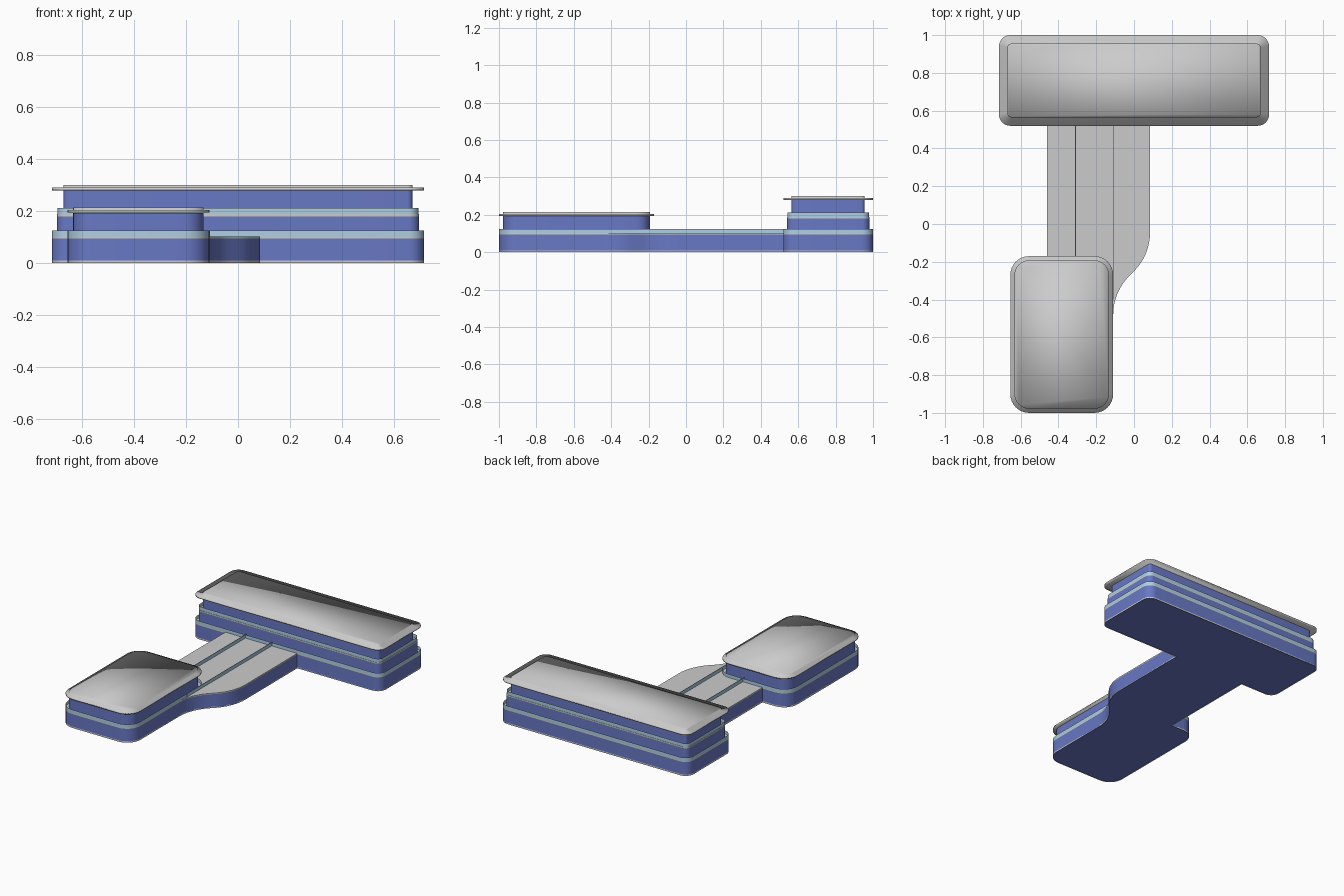
import bpy, bmesh, math
from mathutils import Vector

if "Cube" in bpy.data.objects:
    bpy.data.objects.remove(bpy.data.objects["Cube"])


def material(name, rgb):
    m = bpy.data.materials.new(name)
    m.diffuse_color = (*rgb, 1)
    m.use_nodes = True
    m.node_tree.nodes["Principled BSDF"].inputs["Base Color"].default_value = m.diffuse_color
    return m


WALL = material("blue_wall", (0.14, 0.19, 0.56))
GLASS = material("pale_glass", (0.42, 0.63, 0.78))


def fillet(points, steps=8):
    """Round each (x, y, radius) corner of a closed outline."""
    out = []
    for i, (x, y, r) in enumerate(points):
        c = Vector((x, y))
        if r == 0:
            out.append(c)
            continue
        a = (Vector(points[i - 1][:2]) - c).normalized()
        b = (Vector(points[(i + 1) % len(points)][:2]) - c).normalized()
        half = a.angle(b) / 2
        centre = c + (a + b).normalized() * (r / math.sin(half))
        t = r / math.tan(half)
        va, vb = c + a * t - centre, c + b * t - centre
        total = va.angle(vb)
        for k in range(steps + 1):
            f = k / steps
            out.append(centre + (va * math.sin((1 - f) * total) + vb * math.sin(f * total)) / math.sin(total))
    return out


def rect(x0, x1, y0, y1, r, inset=0):
    x0, x1, y0, y1 = x0 + inset, x1 - inset, y0 + inset, y1 - inset
    r = max(r - inset, 0.02)
    return fillet([(x1, y0, r), (x1, y1, r), (x0, y1, r), (x0, y0, r)])


def loft(name, sections, mat=None, bottom=True, top=True, smooth_all=False):
    """Join (outline, z) sections that share a point count."""
    bm = bmesh.new()
    rings = [[bm.verts.new((p.x, p.y, z)) for p in loop] for loop, z in sections]
    n = len(rings[0])
    for lo, hi in zip(rings, rings[1:]):
        for i in range(n):
            j = (i + 1) % n
            bm.faces.new((lo[i], lo[j], hi[j], hi[i]))
    if bottom:
        bm.faces.new(rings[0][::-1])
    if top:
        bm.faces.new(rings[-1])
    me = bpy.data.meshes.new(name)
    bm.to_mesh(me)
    bm.free()
    ob = bpy.data.objects.new(name, me)
    bpy.context.collection.objects.link(ob)
    if mat:
        me.materials.append(mat)
    bpy.ops.object.select_all(action='DESELECT')
    bpy.context.view_layer.objects.active = ob
    ob.select_set(True)
    if smooth_all:
        bpy.ops.object.shade_smooth()
    else:
        bpy.ops.object.shade_smooth_by_angle(angle=math.radians(30))
    return ob


def prism(name, loop, z0, z1, mat=None, **kw):
    return loft(name, [(loop, z0), (loop, z1)], mat, **kw)


REAR = (-0.715, 0.715, 0.52, 1.0, 0.06)
FRONT = (-0.655, -0.11, -1.0, -0.17, 0.10)

# Ground floor: rear wing, link with S-curved side, front wing
ground = fillet([
    (0.715, 0.52, 0.06), (0.715, 1, 0.06), (-0.715, 1, 0.06), (-0.715, 0.52, 0.06),
    (-0.46, 0.52, 0), (-0.46, -0.17, 0), (-0.655, -0.17, 0.1), (-0.655, -1, 0.1),
    (-0.11, -1, 0.1), (-0.11, -0.36, 0.29), (0.085, -0.165, 0.29), (0.085, 0.52, 0)])
prism("base_trim", ground, 0, 0.01, bottom=False, top=False)
prism("ground_floor_walls", ground, 0.005, 0.095, WALL, top=False)
prism("ground_floor_roof", ground, 0.095, 0.102, bottom=False)

# Terrace railings over the ground floor
prism("rear_lower_railing", rect(*REAR), 0.102, 0.125, GLASS, bottom=False, top=False)
prism("front_railing", rect(*FRONT), 0.102, 0.125, GLASS, bottom=False, top=False)
for side, x, y0 in (("left", -0.31, -0.19), ("right", -0.11, -0.4)):
    strip = [Vector(p) for p in ((x - 0.002, y0), (x + 0.002, y0), (x + 0.002, 0.53), (x - 0.002, 0.53))]
    prism("link_railing_" + side, strip, 0.1, 0.125, GLASS)

# Upper floors of the rear wing
middle = rect(*REAR, inset=0.02)
prism("rear_second_floor_walls", middle, 0.102, 0.18, WALL, bottom=False, top=False)
prism("rear_second_floor_slab", middle, 0.18, 0.188)
prism("rear_upper_railing", rect(*REAR, inset=0.022), 0.188, 0.212, GLASS, bottom=False, top=False)
prism("rear_third_floor_walls", rect(*REAR, inset=0.045), 0.188, 0.28, WALL, bottom=False, top=False)

# Upper floor of the front wing
prism("front_second_floor_walls", rect(*FRONT, inset=0.022), 0.102, 0.193, WALL, bottom=False, top=False)


# Overhanging roofs with a raised, softly shaded centre
def roof(name, box, z, inset):
    outer, inner = rect(*box), rect(*box, inset=inset)
    loft(name, [(outer, z), (outer, z + 0.01), (inner, z + 0.01), (inner, z + 0.02)], smooth_all=True)


roof("rear_roof", REAR, 0.28, 0.045)
roof("front_roof", FRONT, 0.194, 0.022)
